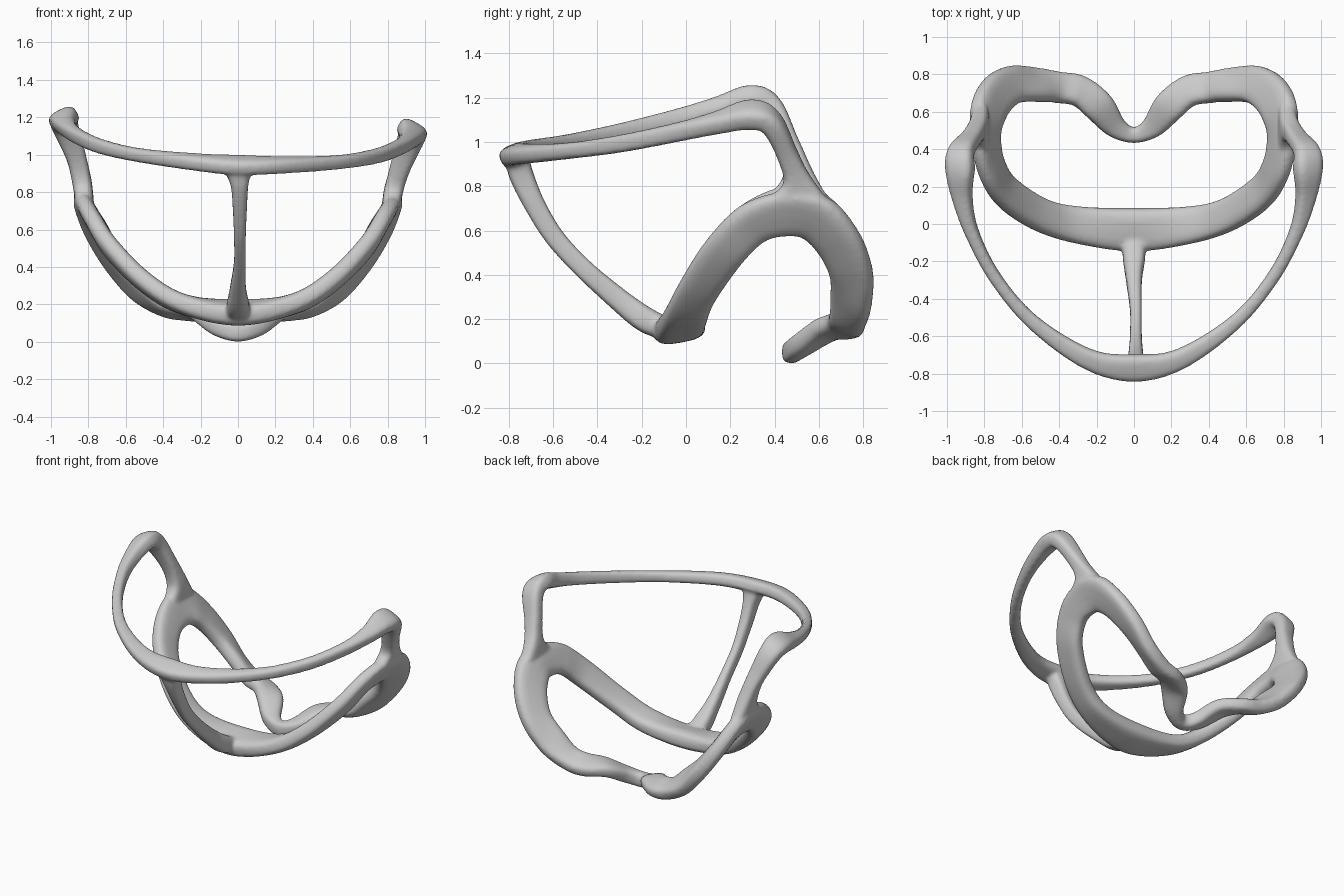
import bpy, bmesh, math
from mathutils import Vector

if "Cube" in bpy.data.objects:
    bpy.data.objects.remove(bpy.data.objects["Cube"])

SIDES = 20


def sgnpow(v, e):
    return math.copysign(abs(v) ** e, v)


def catmull(a, b, c, d, t):
    return 0.5 * (2*b + (c - a)*t + (2*a - 5*b + 4*c - d)*t*t + (3*b - a - 3*c + d)*t**3)


def mirrored(half, cyclic):
    """Half path starting at x = 0 -> whole path running left to right."""
    flip = [((-p[0], p[1], p[2]), (-w[0], w[1], w[2]), t) for p, w, t in half]
    last = -1 if cyclic else len(half)
    return flip[:0:-1] + half[:last]


def sweep(bm, stations, cyclic=False, steps=8, power=0.65):
    """Stations: (centre, half-width vector, half-thickness)."""
    data = [(Vector(p), Vector(w), Vector((t, 0, 0))) for p, w, t in stations]
    n = len(data)

    def at(i):
        return data[i % n] if cyclic else data[max(0, min(n - 1, i))]

    samples = []
    for i in range(n if cyclic else n - 1):
        for s in range(steps):
            samples.append([catmull(at(i-1)[k], at(i)[k], at(i+1)[k], at(i+2)[k], s / steps)
                            for k in range(3)])
    if not cyclic:
        samples.append(list(data[-1]))
    m = len(samples)
    rings = []
    for i, (p, w, t) in enumerate(samples):
        a = samples[(i-1) % m if cyclic else max(i-1, 0)][0]
        b = samples[(i+1) % m if cyclic else min(i+1, m-1)][0]
        tan = (b - a).normalized()
        side = (w - tan * w.dot(tan)).normalized() * w.length
        nrm = tan.cross(side).normalized() * t.x
        rings.append([bm.verts.new(p + side * sgnpow(math.cos(u), power) + nrm * sgnpow(math.sin(u), power))
                      for u in (2 * math.pi * k / SIDES for k in range(SIDES))])
    for i in range(m if cyclic else m - 1):
        r, q = rings[i], rings[(i+1) % m]
        for k in range(SIDES):
            j = (k + 1) % SIDES
            bm.faces.new((r[k], r[j], q[j], q[k]))
    if not cyclic:
        bm.faces.new(rings[0][::-1])
        bm.faces.new(rings[-1])


bm = bmesh.new()

# Lower loop: front bar, side arches, back corners, dipped bridge
lower = [
    ((0, -.03, .157), (0, -.115, -.022), .064),
    ((.3, -.005, .203), (0, -.1, .005), .055),
    ((.5, .05, .32), (.02, -.085, .03), .052),
    ((.68, .17, .5), (.025, -.08, .05), .05),
    ((.76, .3, .63), (.045, -.055, .075), .048),
    ((.79, .45, .68), (.06, -.01, .1), .048),
    ((.785, .58, .66), (.07, .045, .09), .052),
    ((.735, .685, .55), (.065, .08, .05), .052),
    ((.645, .745, .41), (.05, .09, .01), .053),
    ((.52, .745, .28), (.04, .085, -.03), .052),
    ((.4, .73, .195), (0, .08, -.03), .05),
    ((.29, .71, .17), (-.03, .075, -.03), .048),
    ((.19, .63, .15), (-.06, .06, -.01), .048),
    ((.1, .52, .08), (-.04, .045, 0), .05),
    ((0, .475, .05), (0, .042, 0), .05),
]
sweep(bm, mirrored(lower, True), cyclic=True)

# Upper rim, turning down at the rear corners into the side posts
upper = [
    ((0, -.77, .945), (0, -.07, -.025), .045),
    ((.25, -.72, .955), (.02, -.05, -.015), .042),
    ((.54, -.525, .98), (.025, -.03, -.005), .037),
    ((.74, -.29, 1.02), (.03, -.015, -.005), .04),
    ((.865, -.05, 1.073), (.034, -.01, -.01), .043),
    ((.918, .14, 1.12), (.05, 0, -.022), .047),
    ((.93, .29, 1.157), (.07, 0, -.038), .055),
    ((.925, .385, 1.12), (.066, 0, -.03), .052),
    ((.87, .46, .97), (.052, 0, -.02), .048),
    ((.835, .505, .84), (.052, 0, 0), .068),
    ((.82, .51, .74), (.05, 0, 0), .14),
]
sweep(bm, mirrored(upper, False))

# Centre strut from the rim down to the front bar
strut = [
    ((0, -.765, .93), (.08, 0, 0), .055),
    ((.008, -.74, .84), (.048, 0, 0), .055),
    ((.01, -.68, .71), (.038, 0, 0), .048),
    ((.01, -.59, .565), (.032, 0, 0), .045),
    ((.01, -.46, .425), (.032, 0, 0), .045),
    ((0, -.3, .285), (.043, 0, 0), .052),
    ((0, -.18, .195), (.06, 0, 0), .058),
    ((0, -.08, .155), (.06, 0, 0), .05),
]
sweep(bm, strut)

# The rim leans: its left corner sits higher than its right
for v in bm.verts:
    v.co.z -= 0.036 * v.co.x * max(0, min(1, (v.co.z - .72) / .2))
bmesh.ops.recalc_face_normals(bm, faces=bm.faces)

mesh = bpy.data.meshes.new("guard_frame")
bm.to_mesh(mesh)
bm.free()
frame = bpy.data.objects.new("guard_frame", mesh)
bpy.context.collection.objects.link(frame)

# Fuse the bars into one skin with blended joints
remesh = frame.modifiers.new("fuse", 'REMESH')
remesh.mode = 'VOXEL'
remesh.voxel_size = 0.012
remesh.use_smooth_shade = True
blend = frame.modifiers.new("blend", 'SMOOTH')
blend.factor = 0.5
blend.iterations = 6
